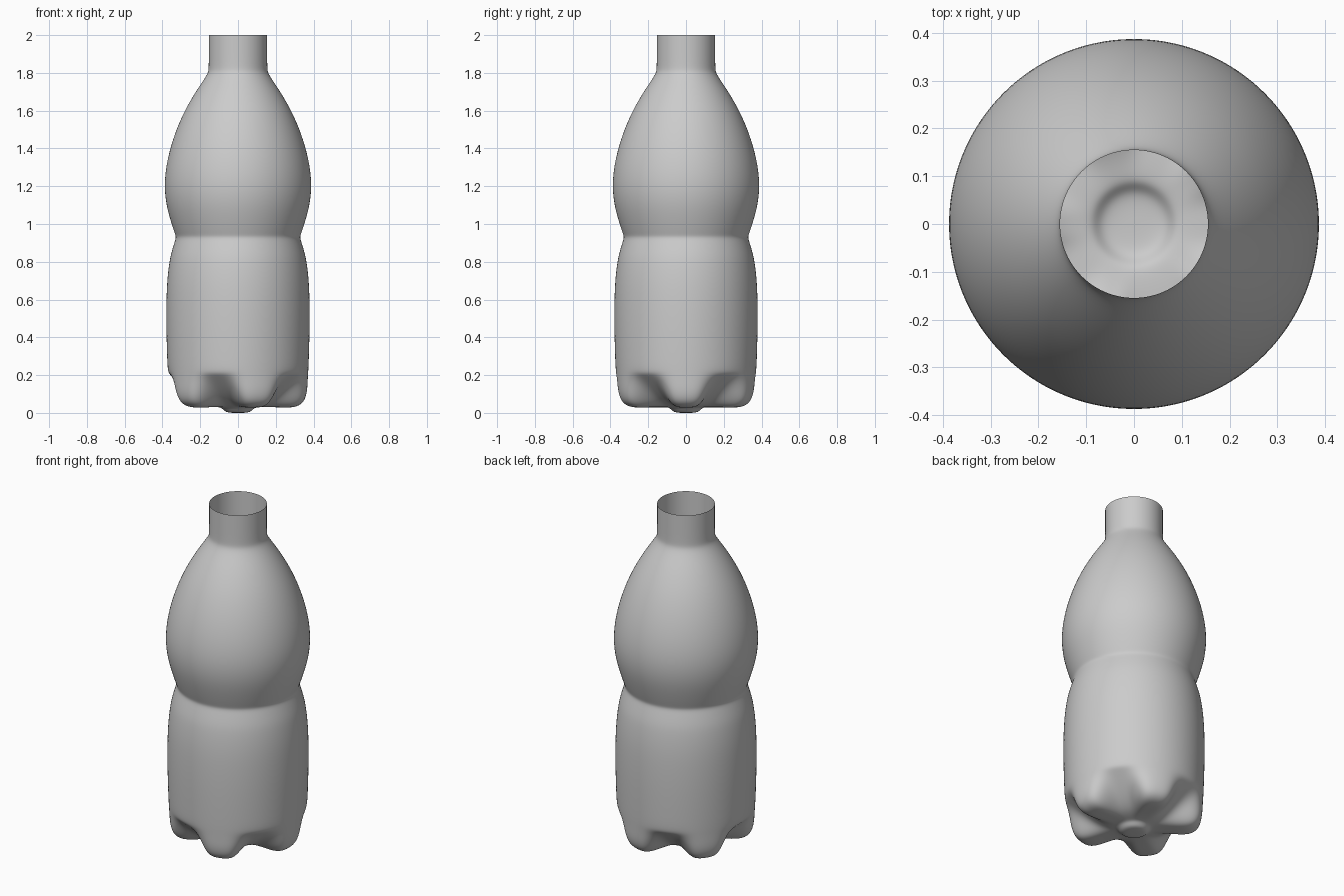
import bpy, bmesh
from math import cos, sin, pi

cube = bpy.data.objects.get("Cube")
if cube:
    bpy.data.objects.remove(cube)

SEGMENTS = 60
LOBES = 5

# Neck, shoulder, waist and lower body: (radius, height)
wall = [(.155, 2), (.155, 1.9), (.155, 1.83), (.157, 1.805), (.173, 1.775),
        (.225, 1.7), (.283, 1.6), (.327, 1.5), (.36, 1.4), (.382, 1.3),
        (.391, 1.2), (.381, 1.1), (.352, 1), (.335, .95), (.328, .93),
        (.336, .905), (.353, .85), (.364, .8), (.376, .7), (.38, .58),
        (.38, .45), (.376, .3), (.373, .23)]

# Base outline along a foot and along the groove between two feet
foot = [(.371, .2), (.369, .16), (.366, .11), (.352, .06), (.315, .032),
        (.26, .027), (.2, .03), (.14, .032)]
groove = [(.366, .208), (.35, .192), (.325, .168), (.29, .135), (.25, .1),
          (.21, .07), (.17, .047), (.13, .035)]

# Moulding knob in the middle of the underside
knob = [(.1, .03), (.084, .024), (.068, .006), (.045, .001), (.02, 0)]


def foot_weight(angle):
    """1 on the middle of a foot, 0 in the middle of a groove."""
    t = min(1, (.5 + .5 * cos(LOBES * angle)) * 1.1)
    return t * t * (3 - 2 * t)


def add_ring(bm, point_at):
    ring = []
    for i in range(SEGMENTS):
        a = 2 * pi * i / SEGMENTS
        r, z = point_at(a)
        ring.append(bm.verts.new((r * cos(a), r * sin(a), z)))
    return ring


def blend(f, g):
    def point_at(a):
        w = foot_weight(a)
        return [g[k] + (f[k] - g[k]) * w for k in range(2)]
    return point_at


# Stack the rings from the mouth down to the underside
bm = bmesh.new()
rings = [add_ring(bm, lambda a, p=p: p) for p in wall]
rings += [add_ring(bm, blend(f, g)) for f, g in zip(foot, groove)]
rings += [add_ring(bm, lambda a, p=p: p) for p in knob]
for upper, lower in zip(rings, rings[1:]):
    for i in range(SEGMENTS):
        j = (i + 1) % SEGMENTS
        bm.faces.new((upper[i], lower[i], lower[j], upper[j]))
centre = bm.verts.new((0, 0, 0))
for i in range(SEGMENTS):
    bm.faces.new((rings[-1][i], centre, rings[-1][(i + 1) % SEGMENTS]))
bmesh.ops.recalc_face_normals(bm, faces=bm.faces[:])
for face in bm.faces:
    face.smooth = True

mesh = bpy.data.meshes.new("bottle")
bm.to_mesh(mesh)
bm.free()
bottle = bpy.data.objects.new("bottle", mesh)
bpy.context.collection.objects.link(bottle)

subsurf = bottle.modifiers.new("smooth_surface", 'SUBSURF')
subsurf.levels = subsurf.render_levels = 2

# Plain grey plastic
grey = bpy.data.materials.new("grey_plastic")
grey.use_nodes = True
colour = (.6, .6, .6, 1)
grey.diffuse_color = colour
grey.node_tree.nodes["Principled BSDF"].inputs["Base Color"].default_value = colour
mesh.materials.append(grey)
